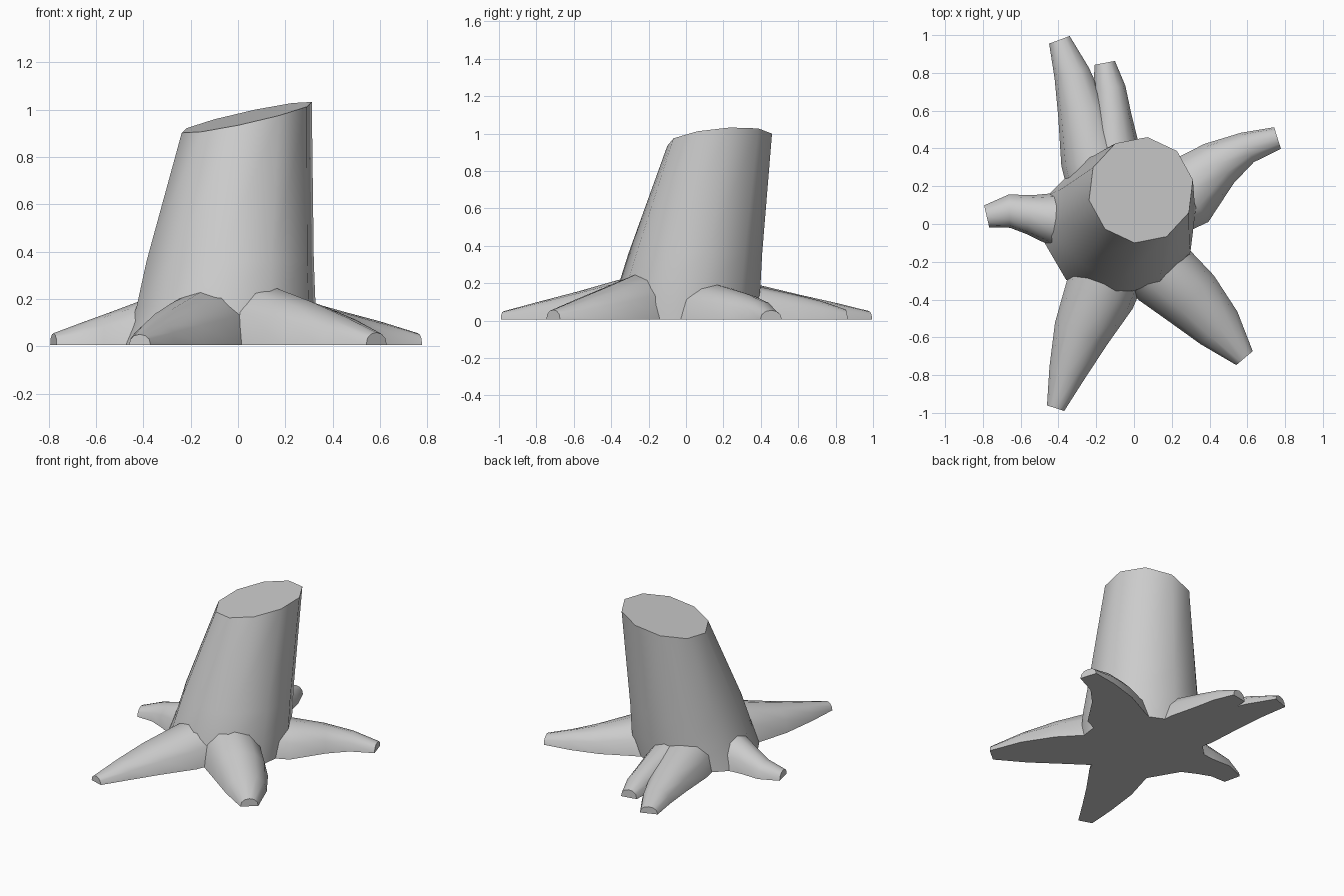
import bpy, bmesh
from math import sin, cos, pi, radians
from mathutils import Vector

if "Cube" in bpy.data.objects:
    bpy.data.objects.remove(bpy.data.objects["Cube"])

FLOOR = 0.005


def loft(name, rings):
    """Skin a list of equal-length vertex rings and cap both ends."""
    bm = bmesh.new()
    rows = [[bm.verts.new(p) for p in ring] for ring in rings]
    n = len(rows[0])
    for a, b in zip(rows, rows[1:]):
        for i in range(n):
            j = (i + 1) % n
            bm.faces.new((a[i], a[j], b[j], b[i]))
    bm.faces.new(rows[0][::-1])
    bm.faces.new(rows[-1])
    bmesh.ops.recalc_face_normals(bm, faces=bm.faces[:])
    mesh = bpy.data.meshes.new(name)
    bm.to_mesh(mesh)
    bm.free()
    ob = bpy.data.objects.new(name, mesh)
    bpy.context.collection.objects.link(ob)
    bpy.ops.object.select_all(action='DESELECT')
    ob.select_set(True)
    bpy.context.view_layer.objects.active = ob
    bpy.ops.object.shade_smooth_by_angle(angle=radians(45))
    return ob


def trunk_ring(cx, cy, rx, ry, z, tilt_x=0.0, tilt_y=0.0):
    ring = []
    for i in range(10):
        a = radians(11 + 36 * i)
        dx, dy = rx * cos(a), ry * sin(a)
        ring.append((cx + dx, cy + dy, z + tilt_x * dx + tilt_y * dy))
    return ring


def root(name, stations):
    """Arched, flat-bottomed root; each station is x, y, half width, height."""
    rings = []
    for k, (x, y, w, h) in enumerate(stations):
        p = stations[max(k - 1, 0)]
        q = stations[min(k + 1, len(stations) - 1)]
        d = Vector((q[0] - p[0], q[1] - p[1])).normalized()
        side = Vector((-d.y, d.x))
        ring = []
        for i in range(7):
            a = pi * i / 6
            s, z = w * cos(a), (h - FLOOR) * sin(a) ** 0.85 if 0 < i < 6 else 0
            ring.append((x + side.x * s, y + side.y * s, FLOOR + z))
        rings.append(ring)
    return loft(name, rings)


# Leaning trunk with a slanted sawn top
loft("trunk", [
    trunk_ring(-0.08, -0.01, 0.41, 0.39, FLOOR),
    trunk_ring(-0.05, 0.015, 0.385, 0.385, 0.17),
    trunk_ring(-0.033, 0.05, 0.36, 0.36, 0.36),
    trunk_ring(0.037, 0.18, 0.28, 0.282, 0.967, 0.22, 0.09),
])

# Spreading roots, from inside the trunk out to the cut tips
root("root_right", [
    (0.05, 0.06, 0.19, 0.22), (0.29, 0.17, 0.19, 0.19), (0.45, 0.32, 0.13, 0.145),
    (0.60, 0.405, 0.085, 0.105), (0.76, 0.455, 0.06, 0.055)])
root("root_front_right", [
    (0.0, -0.12, 0.18, 0.27), (0.15, -0.26, 0.19, 0.25), (0.305, -0.395, 0.17, 0.19),
    (0.45, -0.55, 0.13, 0.125), (0.585, -0.71, 0.057, 0.058)])
root("root_front_left", [
    (-0.10, -0.18, 0.19, 0.26), (-0.18, -0.37, 0.19, 0.215), (-0.28, -0.58, 0.15, 0.155),
    (-0.355, -0.79, 0.098, 0.10), (-0.415, -0.975, 0.048, 0.05)])
root("root_left", [
    (-0.25, 0.02, 0.16, 0.23), (-0.43, 0.025, 0.14, 0.185), (-0.55, 0.05, 0.105, 0.14),
    (-0.66, 0.068, 0.088, 0.10), (-0.78, 0.04, 0.06, 0.055)])
root("root_back_left", [
    (-0.16, 0.15, 0.18, 0.23), (-0.22, 0.35, 0.17, 0.20), (-0.275, 0.60, 0.13, 0.14),
    (-0.33, 0.80, 0.095, 0.095), (-0.395, 0.975, 0.058, 0.052)])
root("root_back", [
    (-0.09, 0.20, 0.14, 0.22), (-0.10, 0.40, 0.13, 0.18), (-0.115, 0.58, 0.10, 0.14),
    (-0.13, 0.72, 0.085, 0.105), (-0.155, 0.853, 0.055, 0.06)])
